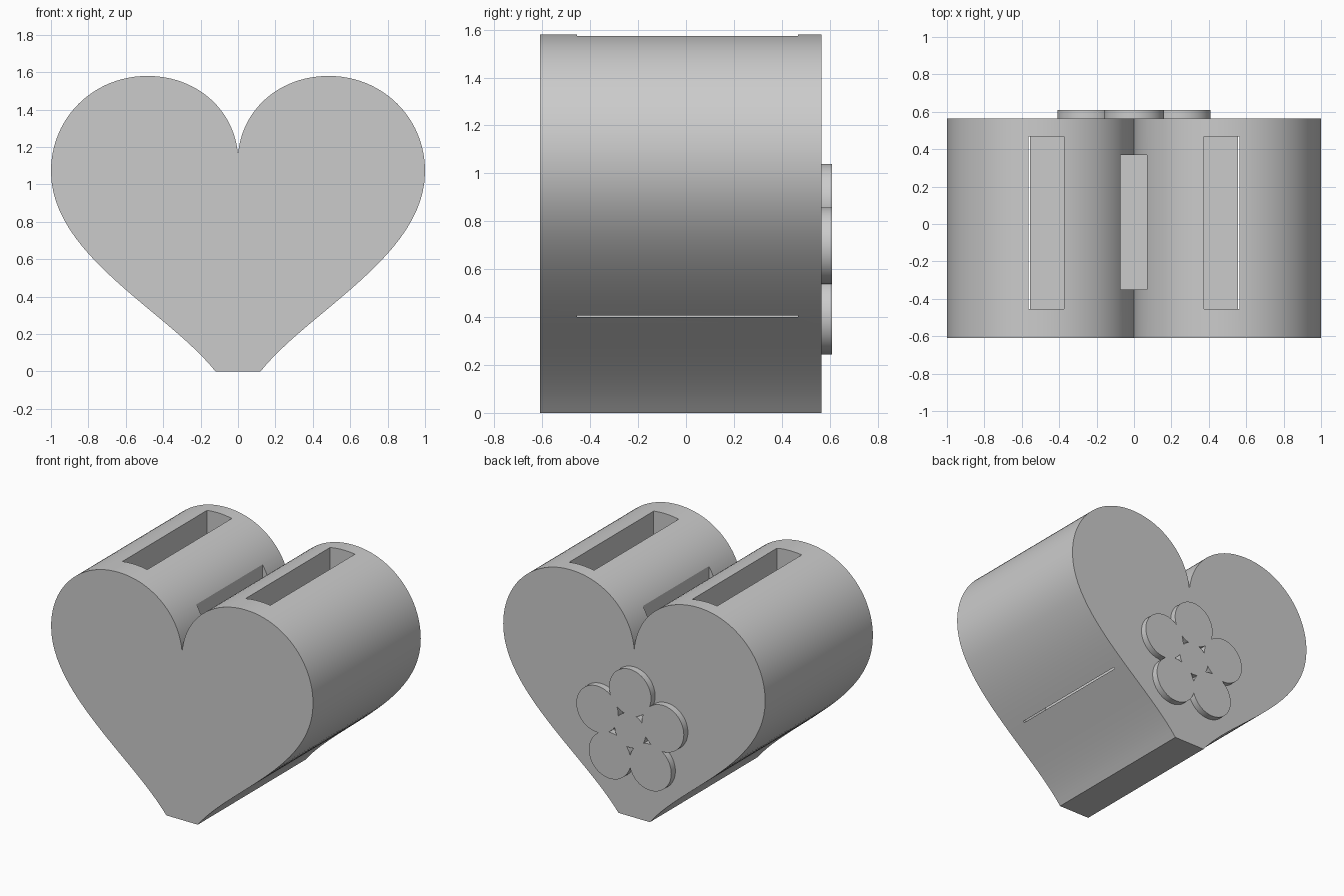
import bpy, bmesh, math
from mathutils import Vector
from mathutils.geometry import interpolate_bezier

default_cube = bpy.data.objects.get("Cube")
if default_cube:
    bpy.data.objects.remove(default_cube, do_unlink=True)

FRONT, BACK, FLOWER_BACK = -0.61, 0.565, 0.61

# Single grey material
grey = bpy.data.materials.new("plain grey")
grey.use_nodes = True
colour = (0.6, 0.6, 0.6, 1)
grey.diffuse_color = colour
grey.node_tree.nodes["Principled BSDF"].inputs["Base Color"].default_value = colour


def prism(name, outline, y0, y1):
    """Extrude an (x, z) outline from y0 to y1."""
    bm = bmesh.new()
    face = bm.faces.new([bm.verts.new((x, y0, z)) for x, z in outline])
    extruded = bmesh.ops.extrude_face_region(bm, geom=[face])["geom"]
    verts = [v for v in extruded if isinstance(v, bmesh.types.BMVert)]
    bmesh.ops.translate(bm, verts=verts, vec=(0, y1 - y0, 0))
    bmesh.ops.recalc_face_normals(bm, faces=bm.faces)
    mesh = bpy.data.meshes.new(name)
    bm.to_mesh(mesh)
    bm.free()
    mesh.materials.append(grey)
    obj = bpy.data.objects.new(name, mesh)
    bpy.context.collection.objects.link(obj)
    return obj


def combine(target, tool, operation):
    """Apply a boolean and discard the tool."""
    bpy.context.view_layer.objects.active = target
    mod = target.modifiers.new(operation, 'BOOLEAN')
    mod.operation = operation
    mod.solver = 'EXACT'
    mod.object = tool
    bpy.ops.object.modifier_apply(modifier=mod.name)
    bpy.data.objects.remove(tool, do_unlink=True)


def box(name, x0, x1, y0, y1, z0, z1):
    return prism(name, [(x0, z0), (x1, z0), (x1, z1), (x0, z1)], y0, y1)


def disc(name, x, z, radius):
    steps = 64
    ring = [(x + radius * math.cos(math.tau * i / steps),
             z + radius * math.sin(math.tau * i / steps)) for i in range(steps)]
    return prism(name, ring, BACK - 0.02, FLOWER_BACK)


# Heart body: half outline from flat foot, round the lobe, to the notch
segments = [
    ((0.12, 0), (0.38, 0.325), (1, 0.62), (1, 1.07)),
    ((1, 1.07), (1, 1.36), (0.77, 1.58), (0.485, 1.58)),
    ((0.485, 1.58), (0.22, 1.58), (0.02, 1.40), (0, 1.16)),
]
half = []
for seg in segments:
    points = interpolate_bezier(*[Vector(p) for p in seg], 25)
    half += [(p.x, p.y) for p in points[:-1]]
outline = half + [(0, 1.16)] + [(-x, z) for x, z in reversed(half)]
body = prism("heart_body", outline, FRONT, BACK)

# Side slots, which just break through the sloping underside
for side in (-1, 1):
    xs = sorted((side * 0.375, side * 0.565))
    combine(body, box("slot_cutter", *xs, -0.455, 0.468, 0.40, 2), 'DIFFERENCE')

# Narrow slot in the notch
combine(body, box("notch_slot_cutter", -0.072, 0.07, -0.35, 0.37, 0.45, 2), 'DIFFERENCE')

# Raised five-petal flower on the back
centre_z, petal_distance = 0.617, 0.263
flower = disc("back_flower", 0, centre_z, 0.118)
for k in range(5):
    a = math.pi / 2 + math.tau * k / 5
    petal = disc("petal", petal_distance * math.cos(a),
                 centre_z + petal_distance * math.sin(a), 0.16)
    combine(flower, petal, 'UNION')

# Smooth curved sides, keep edges crisp
for obj in (body, flower):
    bpy.ops.object.select_all(action='DESELECT')
    obj.select_set(True)
    bpy.context.view_layer.objects.active = obj
    bpy.ops.object.shade_smooth_by_angle(angle=math.radians(30))
